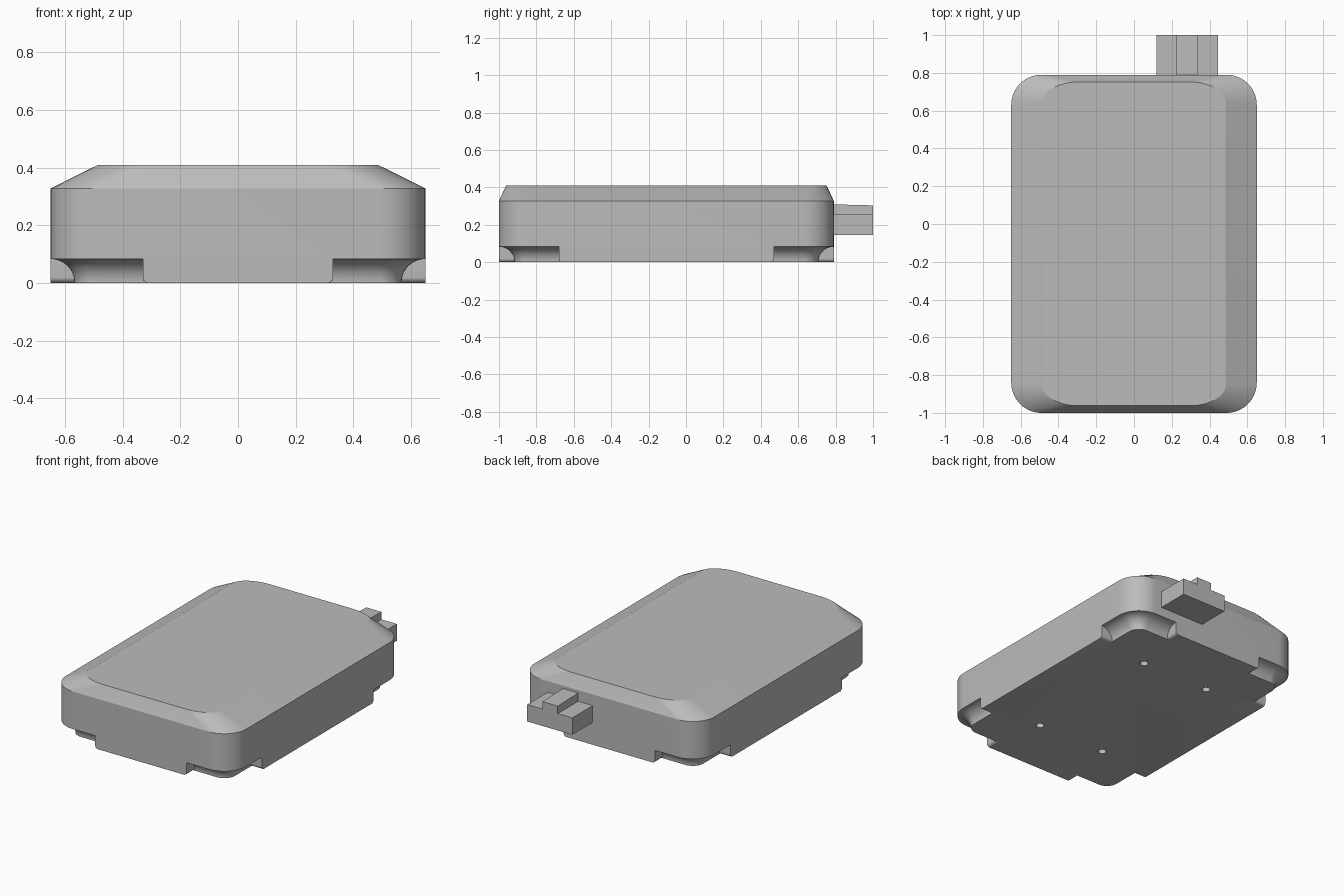
import bpy, bmesh, math
from mathutils import Vector

cube = bpy.data.objects.get("Cube")
if cube:
    bpy.data.objects.remove(cube, do_unlink=True)

HALF_X, FRONT, BACK = 0.65, -1.0, 0.79
MID_Y = (FRONT + BACK) / 2
HALF_Y = (BACK - FRONT) / 2
RADIUS, COVE, FILLET = 0.16, 0.083, 0.02
SEGS = 14

grey = bpy.data.materials.new("housing grey")
grey.use_nodes = True
colour = (0.5, 0.5, 0.5, 1)
grey.diffuse_color = colour
grey.node_tree.nodes["Principled BSDF"].inputs["Base Color"].default_value = colour


def loft(name, rings):
    """Skin a closed solid over a list of rings with equal point counts."""
    bm = bmesh.new()
    rows = [[bm.verts.new(p) for p in ring] for ring in rings]
    n = len(rows[0])
    for a, b in zip(rows, rows[1:]):
        for i in range(n):
            j = (i + 1) % n
            bm.faces.new((a[i], a[j], b[j], b[i]))
    bm.faces.new(rows[0])
    bm.faces.new(rows[-1])
    bmesh.ops.remove_doubles(bm, verts=bm.verts, dist=1e-5)
    bmesh.ops.recalc_face_normals(bm, faces=bm.faces)
    mesh = bpy.data.meshes.new(name)
    bm.to_mesh(mesh)
    bm.free()
    obj = bpy.data.objects.new(name, mesh)
    bpy.context.collection.objects.link(obj)
    mesh.materials.append(grey)
    return obj


def outline(hx, hy, rx, ry, z):
    """Rectangle with elliptical corners."""
    ring = []
    for k, (sx, sy) in enumerate(((1, 1), (-1, 1), (-1, -1), (1, -1))):
        for i in range(SEGS + 1):
            t = math.pi / 2 * (k + i / SEGS)
            ring.append((sx * (hx - rx) + rx * math.cos(t),
                         MID_Y + sy * (hy - ry) + ry * math.sin(t), z))
    return ring


# Housing with a bevelled lid
housing = loft("housing", [
    outline(HALF_X, HALF_Y, RADIUS, RADIUS, 0),
    outline(HALF_X, HALF_Y, RADIUS, RADIUS, 0.328),
    outline(0.485, HALF_Y - 0.038, 0.19, 0.11, 0.41)])


def cove_section(pos, inward, top=1.0):
    """Concave quarter-round section, clipped at height top."""
    pts = [(-0.05, -0.05), (-0.05, COVE)]
    for i in range(SEGS + 1):
        t = math.pi / 2 * i / SEGS
        pts.append((COVE * math.sin(t), COVE * math.cos(t)))
    pts.append((COVE, -0.05))
    return [(pos[0] + inward[0] * d, pos[1] + inward[1] * d, min(z, top))
            for d, z in pts]


def cove_cutter(name, sx, sy):
    """Cove swept around one bottom corner, with rounded lips at both ends."""
    end_x, end_y = 0.33, HALF_Y - 0.32
    stations = []
    lips = []
    for i in range(7):
        a = math.pi / 2 * i / 6
        lips.append((FILLET * (1 - math.sin(a)), FILLET * (1 - math.cos(a)) - 1e-4))
    for s, h in lips:
        stations.append(((HALF_X, end_y - s), (-1, 0), h))
    stations.sort(key=lambda st: st[0][1])
    stations.append(((HALF_X, end_y), (-1, 0), 1))
    for i in range(SEGS + 1):
        t = math.pi / 2 * i / SEGS
        c, s = math.cos(t), math.sin(t)
        stations.append(((HALF_X - RADIUS + RADIUS * c, HALF_Y - RADIUS + RADIUS * s),
                         (-c, -s), 1))
    stations.append(((end_x, HALF_Y), (0, -1), 1))
    for s, h in lips:
        stations.append(((end_x - s, HALF_Y), (0, -1), h))
    tail = stations[-len(lips):]
    stations[-len(lips):] = sorted(tail, key=lambda st: -st[0][0])
    return loft(name, [cove_section((sx * p[0], MID_Y + sy * p[1]),
                                    (sx * d[0], sy * d[1]), h)
                       for p, d, h in stations])


def hole_cutter(name, x, y, r=0.025, depth=0.1):
    def circle(z):
        return [(x + r * math.cos(a), y + r * math.sin(a), z)
                for a in (math.tau * i / 24 for i in range(24))]
    return loft(name, [circle(-0.05), circle(depth)])


def cut(target, cutter):
    mod = target.modifiers.new(cutter.name, "BOOLEAN")
    mod.operation = "DIFFERENCE"
    mod.solver = "EXACT"
    mod.object = cutter
    bpy.context.view_layer.objects.active = target
    bpy.ops.object.modifier_apply(modifier=mod.name)
    bpy.data.objects.remove(cutter, do_unlink=True)


# Corner coves and screw holes in the underside
for sx in (-1, 1):
    for sy in (-1, 1):
        cut(housing, cove_cutter("corner_cove", sx, sy))
        cut(housing, hole_cutter("screw_hole", sx * 0.247, MID_Y + sy * 0.493))

# Stepped plug on the back
plug_profile = [(0.12, 0.145), (0.445, 0.145), (0.445, 0.255), (0.335, 0.255),
                (0.335, 0.31), (0.225, 0.31), (0.225, 0.255), (0.12, 0.255)]
plug = loft("rear_plug", [
    [(x, BACK - 0.03, z) for x, z in plug_profile],
    [(x, 1.0, z - 0.006 * (z > 0.3)) for x, z in plug_profile]])

for obj in (housing, plug):
    bpy.ops.object.select_all(action="DESELECT")
    obj.select_set(True)
    bpy.context.view_layer.objects.active = obj
    bpy.ops.object.shade_smooth_by_angle(angle=math.radians(20))
